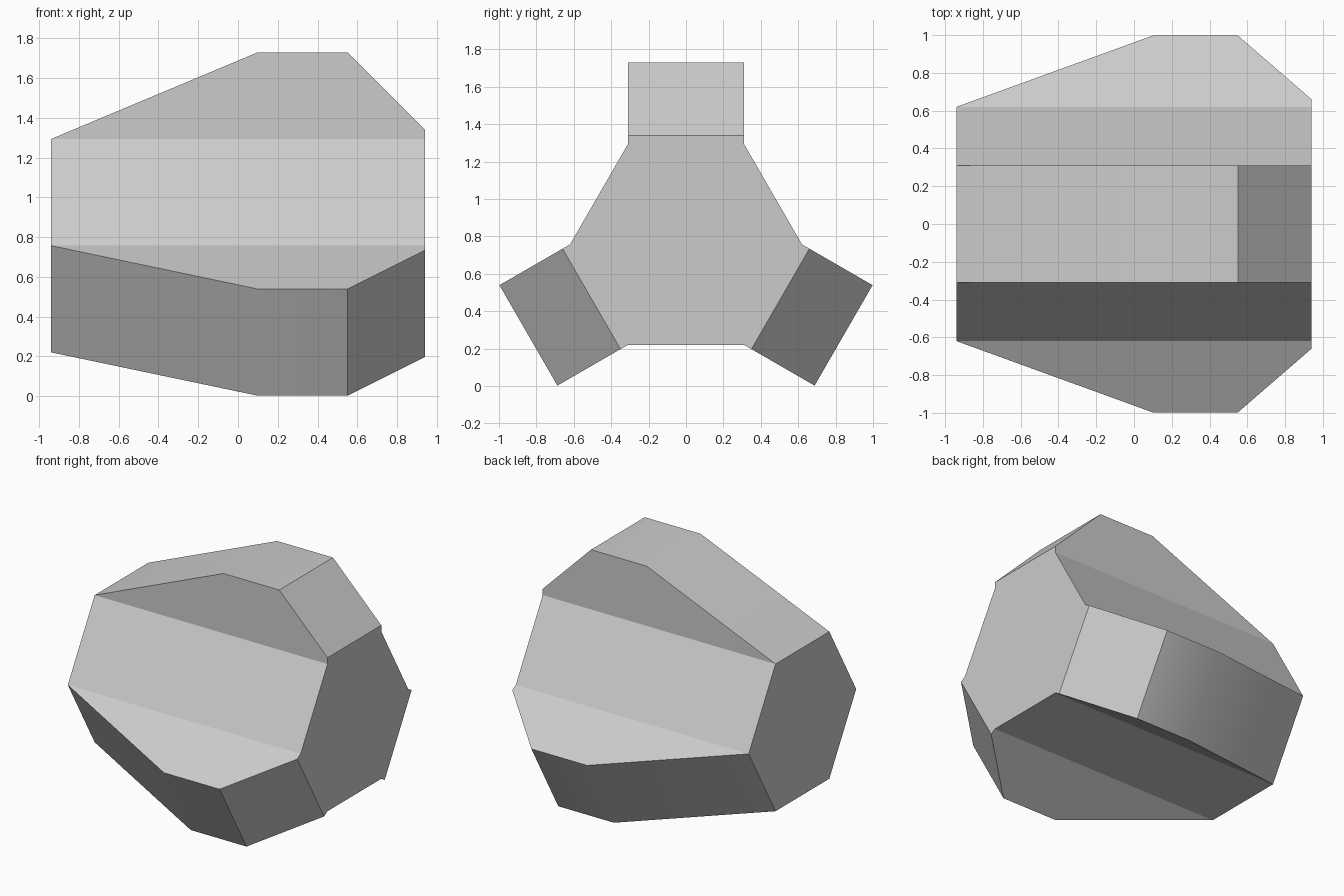
import bpy
import bmesh
import math

cube = bpy.data.objects.get("Cube")
if cube:
    bpy.data.objects.remove(cube, do_unlink=True)

AXIS_Z = 0.757      # height of the long axis
RADIUS = 0.62       # hexagonal core
HALF = RADIUS / 2   # half width of a fin
BASE = RADIUS * math.cos(math.pi / 6)
BACK, FRONT = -0.94, 0.94

# Fin outline as (position along the axis, distance from it)
FIN = [(BACK, BASE), (0.10, 0.973), (0.55, 0.973), (FRONT, 0.583), (FRONT, BASE)]

grey = bpy.data.materials.new("Light grey")
grey.use_nodes = True
colour = (0.6, 0.6, 0.6, 1)
grey.diffuse_color = colour
grey.node_tree.nodes["Principled BSDF"].inputs["Base Color"].default_value = colour

bm = bmesh.new()


def point(x, across, out, angle):
    """Point on the side facing the given angle around the long axis."""
    c, s = math.cos(angle), math.sin(angle)
    return bm.verts.new((x, out * c - across * s, AXIS_Z + out * s + across * c))


def side(angle, outline):
    """Matching left and right rows of points for one side."""
    return [[point(x, a, r, angle) for x, r in outline] for a in (-HALF, HALF)]


ends = {BACK: [], FRONT: []}
for i in range(6):
    angle = math.radians(30 + 60 * i)
    if i % 2:
        # Raised fin: two cheeks joined by a rim
        low, high = side(angle, FIN)
        bm.faces.new(low)
        bm.faces.new(high[::-1])
        for j in range(len(FIN) - 1):
            bm.faces.new((low[j], high[j], high[j + 1], low[j + 1]))
    else:
        # Plain side of the core
        low, high = side(angle, [(BACK, BASE), (FRONT, BASE)])
        bm.faces.new((low[0], high[0], high[1], low[1]))
    ends[BACK] += [low[0], high[0]]
    ends[FRONT] += [low[-1], high[-1]]

# Weld the sides, then close both hexagonal ends
bmesh.ops.remove_doubles(bm, verts=bm.verts[:], dist=0.001)
for x in ends:
    rim = [v for v in bm.verts if abs(v.co.x - x) < 0.001
           and math.hypot(v.co.y, v.co.z - AXIS_Z) < RADIUS + 0.001]
    rim.sort(key=lambda v: math.atan2(v.co.z - AXIS_Z, v.co.y))
    bm.faces.new(rim)
bmesh.ops.recalc_face_normals(bm, faces=bm.faces[:])

mesh = bpy.data.meshes.new("finned_body")
bm.to_mesh(mesh)
bm.free()
mesh.materials.append(grey)
body = bpy.data.objects.new("finned_body", mesh)
bpy.context.collection.objects.link(body)

# Soften only the shallow bend along the fin rims
bpy.context.view_layer.objects.active = body
body.select_set(True)
bpy.ops.object.shade_smooth_by_angle(angle=math.radians(25))
